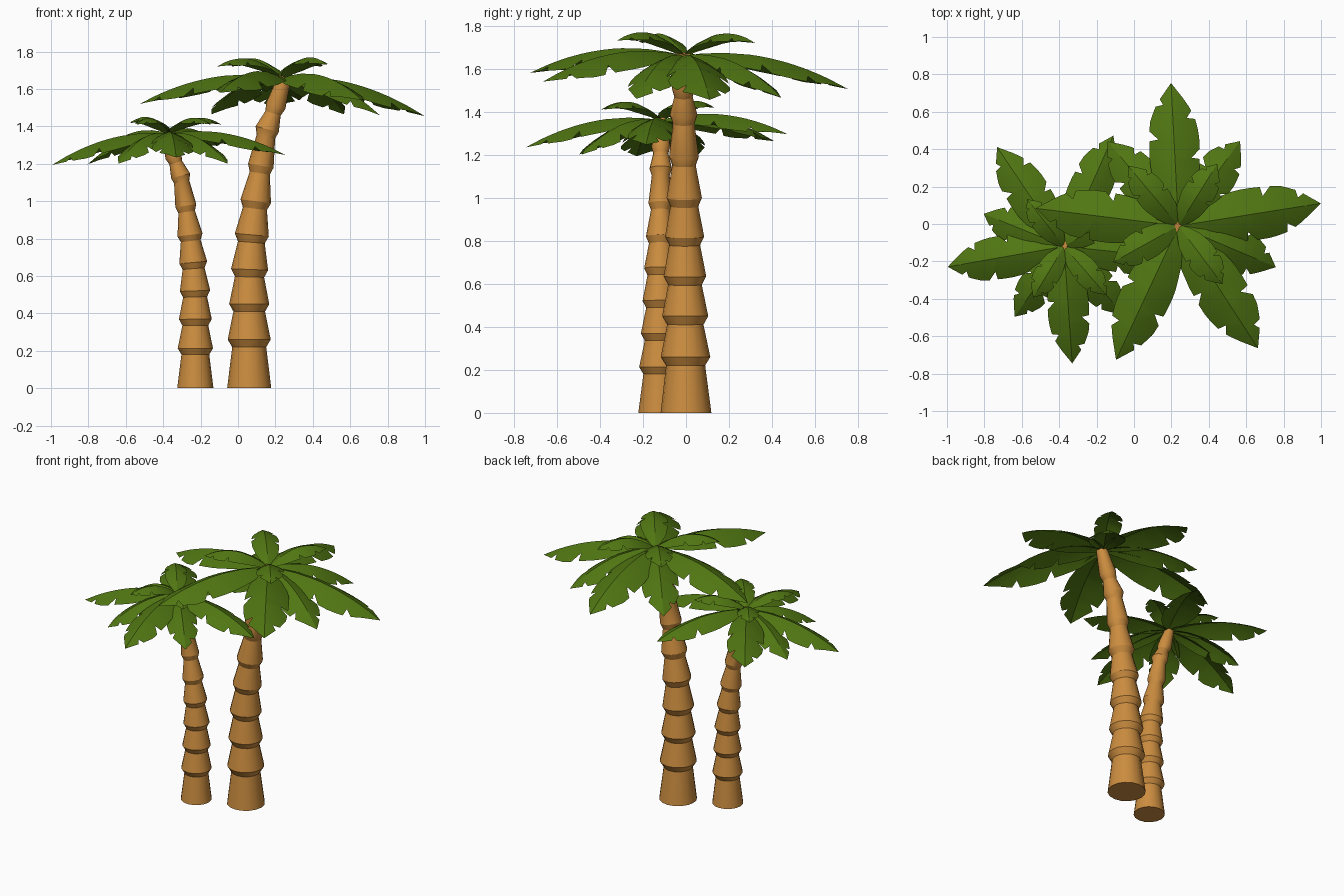
import bpy
from math import radians, cos, sin, tau
from mathutils import Matrix, Vector

cube = bpy.data.objects.get("Cube")
if cube:
    bpy.data.objects.remove(cube, do_unlink=True)


def make_material(name, color):
    mat = bpy.data.materials.new(name)
    mat.use_nodes = True
    mat.diffuse_color = color
    mat.node_tree.nodes["Principled BSDF"].inputs["Base Color"].default_value = color
    return mat


bark = make_material("bark_tan", (0.60, 0.265, 0.05, 1))
leaf = make_material("leaf_green", (0.08, 0.18, 0.006, 1))


def make_mesh(name, verts, faces, mat, angle):
    mesh = bpy.data.meshes.new(name)
    mesh.from_pydata(verts, [], faces)
    mesh.materials.append(mat)
    mesh.polygons.foreach_set("use_smooth", [True] * len(mesh.polygons))
    mesh.set_sharp_from_angle(angle=radians(angle))
    mesh.update()
    return mesh


def trunk_mesh():
    """Stacked flaring segments that lean towards +x near the top."""
    # lean, height and radius of each flared joint
    joints = [(0, 0.26, 0.115), (0, 0.45, 0.107), (0.002, 0.635, 0.099),
              (0.014, 0.82, 0.091), (0.035, 1.0, 0.082), (0.062, 1.19, 0.069),
              (0.096, 1.385, 0.064), (0.142, 1.51, 0.054)]
    rings = [(0, 0, 0.118)]
    for x, z, r in joints:
        px, pz, _ = rings[-1]
        f = 0.04 / (z - pz)
        rings += [(x + (px - x) * f, z - 0.04, r * 0.79), (x, z, r)]
    rings.append((0.19, 1.665, 0.035))
    sides = 16
    verts, faces = [], []
    for i, (x, z, r) in enumerate(rings):
        a, b = rings[max(i - 2, 0)], rings[min(i + 2, len(rings) - 1)]
        slope = Vector((b[0] - a[0], b[1] - a[1])).normalized() if i else Vector((0, 1))
        for k in range(sides):
            u, v = r * cos(tau * k / sides), r * sin(tau * k / sides)
            verts.append((x + u * slope.y, v - 0.008 * z, z - u * slope.x))
        if i:
            for k in range(sides):
                p, q = (i - 1) * sides + k, (i - 1) * sides + (k + 1) % sides
                faces.append((p, q, q + sides, p + sides))
    faces.append(list(range(sides))[::-1])
    faces.append([len(verts) - sides + k for k in range(sides)])
    return make_mesh("trunk", verts, faces, bark, 25)


# position along the leaf, left width, right width (dips are the edge tears)
LEAF_ROWS = [(0, .1, .1), (.1, .45, .45), (.24, .78, .8), (.4, .97, .95),
             (.46, 1, .97), (.47, 1, .66), (.53, 1, 1), (.6, .98, 1),
             (.61, .62, 1), (.67, .96, .96), (.74, .9, .88), (.75, .88, .55),
             (.8, .76, .74), (.84, .66, .62), (.85, .36, .58), (.89, .48, .44), (1, 0, 0)]


def frond_mesh(angle, length, drop, width):
    """Arched leaf with a raised midrib, drooping sides and torn edges."""
    spin = Matrix.Rotation(radians(angle), 3, "Z")
    verts, faces = [], []
    for i, (t, left, right) in enumerate(LEAF_ROWS):
        height = (0.28 + drop) * t - 0.28 * t * t
        for s in (-right, -right / 2, 0, left / 2, left):
            y = s * width
            sag = 0.3 * abs(y) + 1.7 * y * y
            verts.append(spin @ Vector((t * length, y, height - sag)))
        if i:
            for k in range(4):
                p = (i - 1) * 5 + k
                faces.append((p, p + 5, p + 6, p + 1))
    return make_mesh("frond", verts, faces, leaf, 20)


# angle, reach, tip height relative to the crown centre, half width
FRONDS = {
    "long_frond": [(9, .77, -.205, .14), (93, .765, -.155, .135), (173, .77, -.14, .135),
                   (245, .79, -.08, .135), (303, .78, -.12, .14)],
    "short_frond": [(54, .56, -.195, .115), (130, .59, -.195, .115), (337, .565, -.2, .12)],
    "upper_frond": [(58, .39, .06, .085), (130, .42, .06, .085),
                    (209, .4, .06, .085), (307, .39, .07, .085)],
}

trunk = trunk_mesh()
leaves = [(f"{kind}_{i + 1}", frond_mesh(*spec))
          for kind, specs in FRONDS.items() for i, spec in enumerate(specs)]
crown = Matrix.Translation((0.178, -0.01, 1.66))


def place(name, mesh, matrix):
    obj = bpy.data.objects.new(name, mesh)
    bpy.context.collection.objects.link(obj)
    obj.matrix_world = matrix


def plant_palm(label, location, turn, scale):
    base = (Matrix.Translation(location) @ Matrix.Rotation(radians(turn), 4, "Z")
            @ Matrix.Scale(scale, 4))
    place(f"{label}_trunk", trunk, base)
    for name, mesh in leaves:
        place(f"{label}_{name}", mesh, base @ crown)


# the smaller palm is the same tree turned round
plant_palm("tall_palm", (0.06, 0, 0), 0, 1)
plant_palm("small_palm", (-0.228, -0.125, 0), 181, 0.82)
